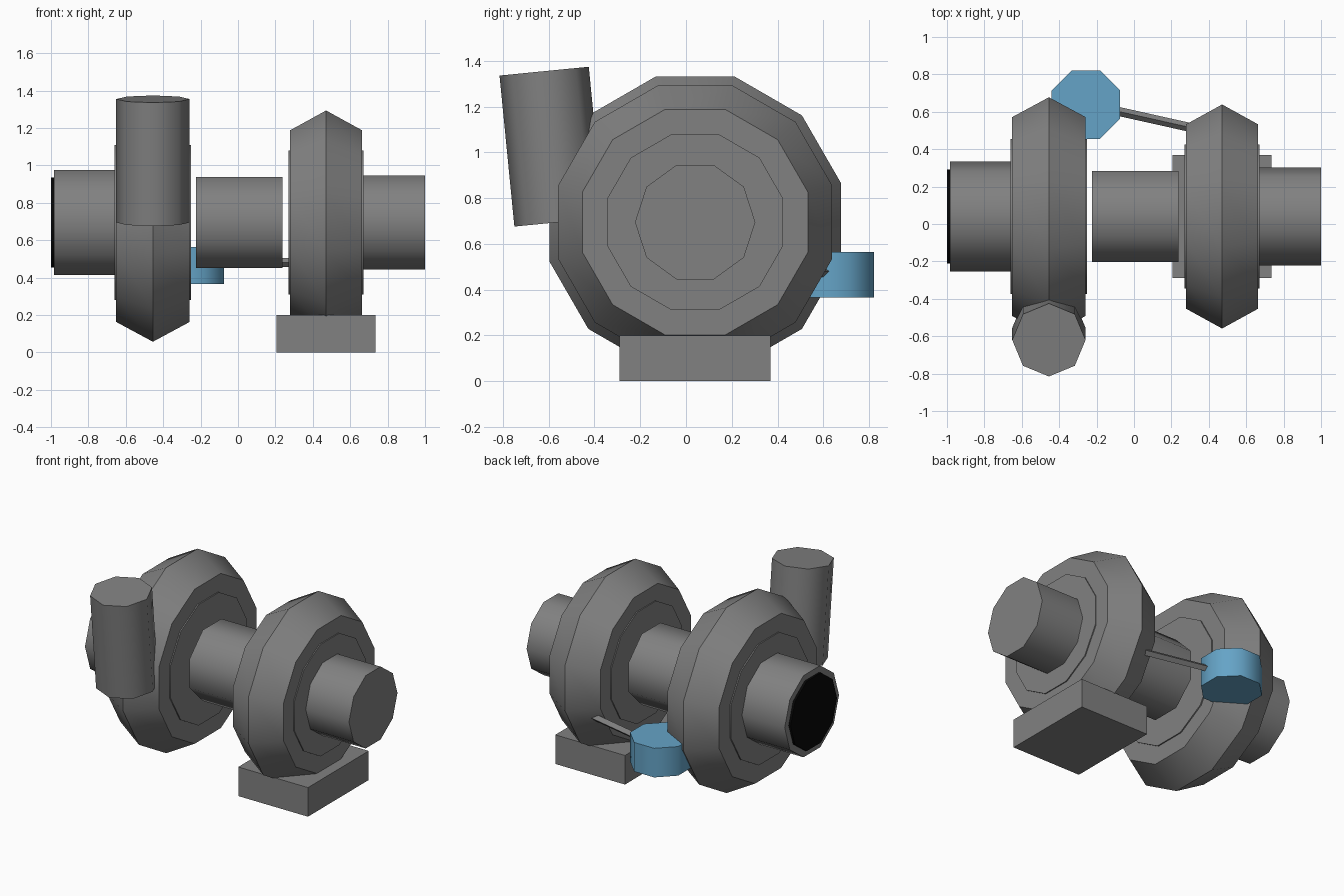
import bpy, bmesh, math
from mathutils import Vector

if "Cube" in bpy.data.objects:
    bpy.data.objects.remove(bpy.data.objects["Cube"], do_unlink=True)

CY, CZ = 0.04, 0.695        # shaft line shared by the round parts


def material(name, rgb):
    m = bpy.data.materials.new(name)
    m.use_nodes = True
    m.diffuse_color = (*rgb, 1)
    bsdf = m.node_tree.nodes["Principled BSDF"]
    bsdf.inputs["Base Color"].default_value = (*rgb, 1)
    bsdf.inputs["Roughness"].default_value = 0.7
    return m


METAL = material("grey metal", (0.22, 0.22, 0.22))
BLUE = material("blue paint", (0.13, 0.37, 0.57))
BLACK = material("black opening", (0.002, 0.002, 0.002))


def lathe(name, start, end, profile, sides, ref, mat=METAL, flat=True):
    """Rings of (fraction along axis, radius); a flat or a corner faces ref."""
    start, end = Vector(start), Vector(end)
    axis = (end - start).normalized()
    u = Vector(ref)
    u = (u - axis * u.dot(axis)).normalized()
    v = axis.cross(u)
    shift = math.pi / sides if flat else 0
    bm = bmesh.new()
    rings = []
    for t, r in profile:
        centre = start.lerp(end, t)
        ring = []
        for i in range(sides):
            a = shift + 2 * math.pi * i / sides
            ring.append(bm.verts.new(centre + (u * math.cos(a) + v * math.sin(a)) * r))
        rings.append(ring)
    for a, b in zip(rings, rings[1:]):
        for i in range(sides):
            j = (i + 1) % sides
            bm.faces.new((a[i], a[j], b[j], b[i]))
    bm.faces.new(rings[0][::-1])
    bm.faces.new(rings[-1])
    bmesh.ops.recalc_face_normals(bm, faces=bm.faces)
    mesh = bpy.data.meshes.new(name)
    bm.to_mesh(mesh)
    bm.free()
    mesh.materials.append(mat)
    ob = bpy.data.objects.new(name, mesh)
    bpy.context.collection.objects.link(ob)
    bpy.ops.object.select_all(action="DESELECT")
    ob.select_set(True)
    bpy.context.view_layer.objects.active = ob
    bpy.ops.object.shade_smooth_by_angle(angle=math.radians(50))
    return ob


def on_shaft(name, x0, x1, profile, sides, mat=METAL):
    return lathe(name, (x0, CY, CZ), (x1, CY, CZ), profile, sides, (0, 0, 1), mat)


def tube(radius):
    return [(0, radius), (1, radius)]


# Ridged housings, each with a thin side flange disc
on_shaft("compressor_housing", -0.652, -0.258, [(0, 0.55), (0.5, 0.66), (1, 0.55)], 12)
on_shaft("compressor_flange", -0.66, -0.25, tube(0.43), 12)
on_shaft("turbine_housing", 0.278, 0.664, [(0, 0.51), (0.5, 0.62), (1, 0.51)], 12)
on_shaft("turbine_flange", 0.271, 0.671, tube(0.398), 12)

# Pipes along the shaft
on_shaft("intake_pipe", -0.985, -0.6, tube(0.295), 10)
on_shaft("intake_opening", -1.0, -0.98, tube(0.252), 10, BLACK)
on_shaft("bearing_housing", -0.225, 0.238, tube(0.264), 8)
on_shaft("exhaust_pipe", 0.6, 1.0, tube(0.263), 10)

# Tilted outlet at the front of the compressor
lathe("outlet_pipe", (-0.455, -0.555, 0.695), (-0.455, -0.62, 1.355),
      tube(0.196), 8, (0, 1, 0), flat=False)

# Actuator canister and its rod
lathe("actuator_canister", (-0.257, 0.638, 0.365), (-0.257, 0.638, 0.565),
      tube(0.198), 8, (0, 1, 0), BLUE)
lathe("actuator_rod", (-0.2, 0.628, 0.48), (0.36, 0.503, 0.48),
      tube(0.024), 4, (0, 0, 1), flat=False)

# Mounting foot
bpy.ops.mesh.primitive_cube_add(size=1, location=(0.47, 0.04, 0.1))
foot = bpy.context.object
foot.name = "mounting_foot"
foot.scale = (0.53, 0.66, 0.2)
foot.data.materials.append(METAL)
